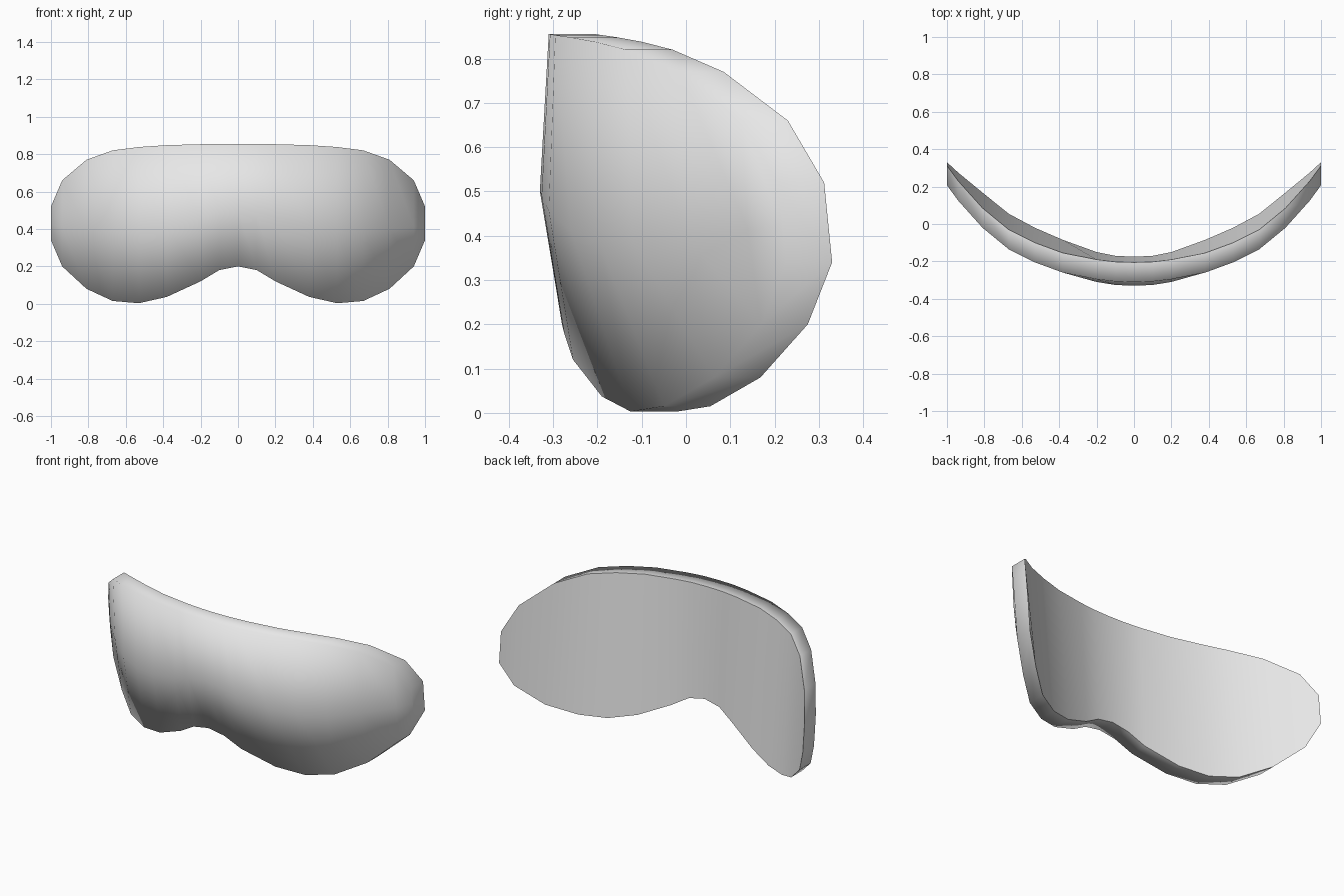
import bpy, bmesh

cube = bpy.data.objects.get("Cube")
if cube:
    bpy.data.objects.remove(cube, do_unlink=True)

mat = bpy.data.materials.new("light_grey")
mat.use_nodes = True
mat.diffuse_color = (0.8, 0.8, 0.8, 1)
mat.node_tree.nodes["Principled BSDF"].inputs["Base Color"].default_value = (0.8, 0.8, 0.8, 1)

# Half outline, centre to tip: x, top z, bottom z, back y at top, back y at bottom
HALF = [
    (0.00, 0.855, 0.20, -0.205, -0.175),
    (0.10, 0.855, 0.18, -0.202, -0.17),
    (0.20, 0.853, 0.12, -0.19, -0.15),
    (0.38, 0.848, 0.037, -0.155, -0.085),
    (0.53, 0.838, 0.003, -0.10, -0.02),
    (0.67, 0.82, 0.015, -0.03, 0.055),
    (0.81, 0.77, 0.08, 0.085, 0.168),
    (0.94, 0.66, 0.20, 0.23, 0.275),
    (1.00, 0.52, 0.34, 0.312, 0.33),
]
THICKNESS = 0.105
BULGE = 0.035


def section(bm, x, top, bottom, y_top, y_bottom):
    """One vertical slice: back edge, rim, bulged front, rim, back edge."""
    mid_z = bottom + 0.46 * (top - bottom)
    mid_y = (y_top + y_bottom) / 2 - THICKNESS - BULGE * (1 - abs(x) ** 4)
    points = [(y_top, top), (y_top - THICKNESS, top), (mid_y, mid_z),
              (y_bottom - THICKNESS, bottom), (y_bottom, bottom)]
    return [bm.verts.new((x, y, z)) for y, z in points]


# Curved goggle lens, skinned between the slices
bm = bmesh.new()
columns = [(-c[0], *c[1:]) for c in reversed(HALF[1:])] + HALF
rings = [section(bm, *c) for c in columns]
for a, b in zip(rings, rings[1:]):
    for i in range(len(a)):
        j = (i + 1) % len(a)
        bm.faces.new((a[i], a[j], b[j], b[i]))
bm.faces.new(rings[0])
bm.faces.new(rings[-1])
bmesh.ops.recalc_face_normals(bm, faces=bm.faces)

# Smooth front and rim, crisp border around the back
back_verts = {v for r in rings for v in (r[0], r[-1])}
back_faces = {f for f in bm.faces if all(v in back_verts for v in f.verts)}
for f in bm.faces:
    f.smooth = True
for e in bm.edges:
    e.smooth = sum(f in back_faces for f in e.link_faces) != 1

mesh = bpy.data.meshes.new("goggle_lens")
bm.to_mesh(mesh)
bm.free()
mesh.materials.append(mat)
lens = bpy.data.objects.new("goggle_lens", mesh)
bpy.context.collection.objects.link(lens)
